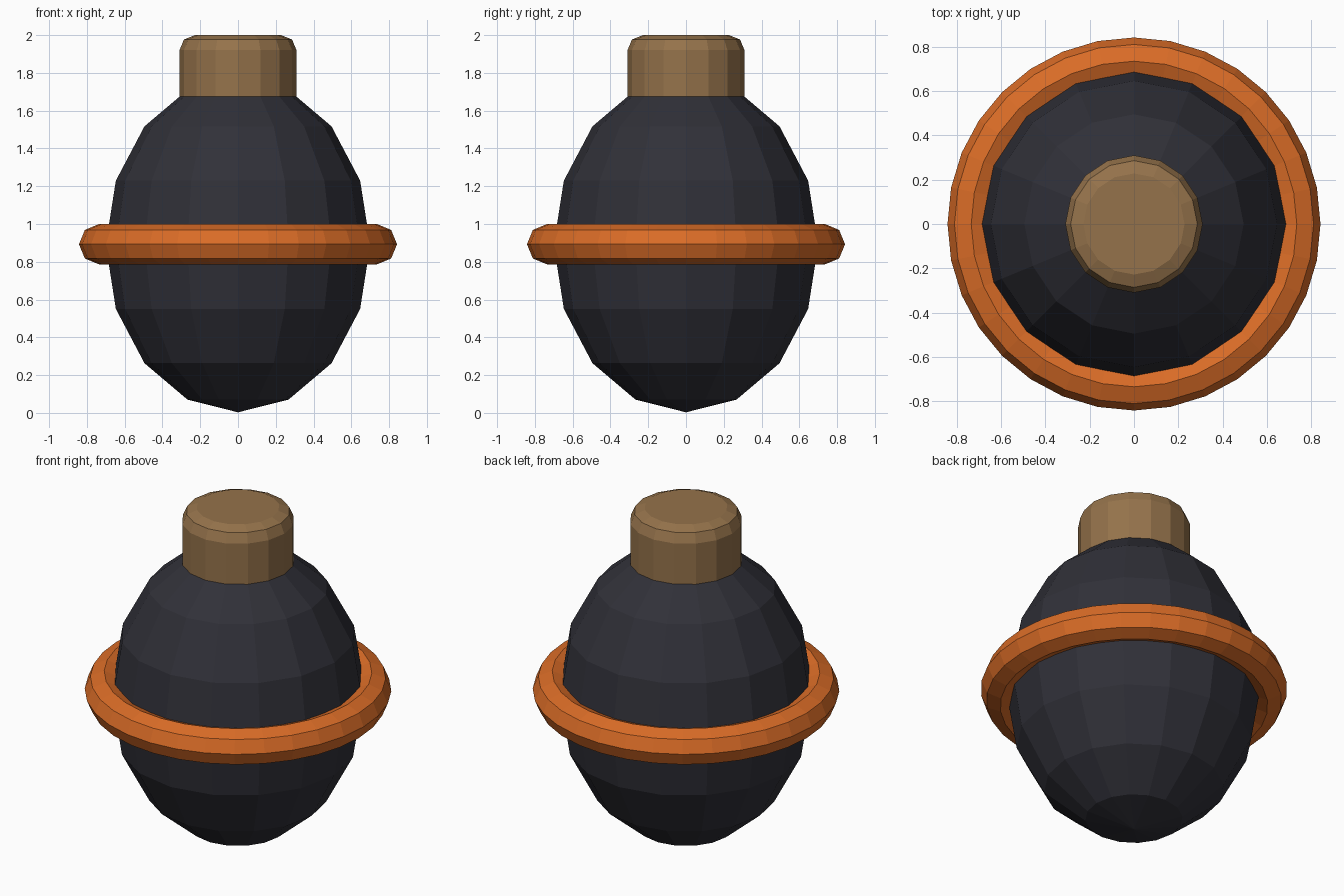
import bpy
import bmesh
import math

cube = bpy.data.objects.get("Cube")
if cube:
    bpy.data.objects.remove(cube, do_unlink=True)


def make_material(name, rgb):
    mat = bpy.data.materials.new(name)
    mat.use_nodes = True
    color = (*rgb, 1.0)
    mat.diffuse_color = color
    mat.node_tree.nodes["Principled BSDF"].inputs["Base Color"].default_value = color
    return mat


def finish(name, mat):
    obj = bpy.context.object
    obj.name = name
    obj.data.name = name
    obj.data.materials.append(mat)
    bpy.ops.object.shade_flat()
    return obj


charcoal = make_material("charcoal", (0.03, 0.03, 0.04))
orange = make_material("orange", (0.7, 0.15, 0.02))
cork = make_material("cork_brown", (0.3, 0.17, 0.07))

MIDDLE = 0.89

# Egg-shaped body
bpy.ops.mesh.primitive_uv_sphere_add(segments=16, ring_count=8, radius=1, location=(0, 0, MIDDLE))
body = finish("body", charcoal)
body.scale = (0.7, 0.7, 0.887)
bpy.ops.object.transform_apply(location=False, rotation=False, scale=True)

# Band around the middle
bpy.ops.mesh.primitive_torus_add(major_segments=32, minor_segments=8, major_radius=0.735,
                                 minor_radius=0.107, location=(0, 0, MIDDLE + 0.003))
finish("belt_ring", orange)

# Stopper on top, sunk into the body, with a rounded upper rim
bpy.ops.mesh.primitive_cylinder_add(vertices=16, radius=0.31, depth=0.4, location=(0, 0, 1.8))
stopper = finish("stopper", cork)
bm = bmesh.new()
bm.from_mesh(stopper.data)
rim = [e for e in bm.edges if all(v.co.z > 0 for v in e.verts)]
bmesh.ops.bevel(bm, geom=rim, offset=0.08, segments=2, profile=0.5, affect='EDGES')
bm.to_mesh(stopper.data)
bm.free()
